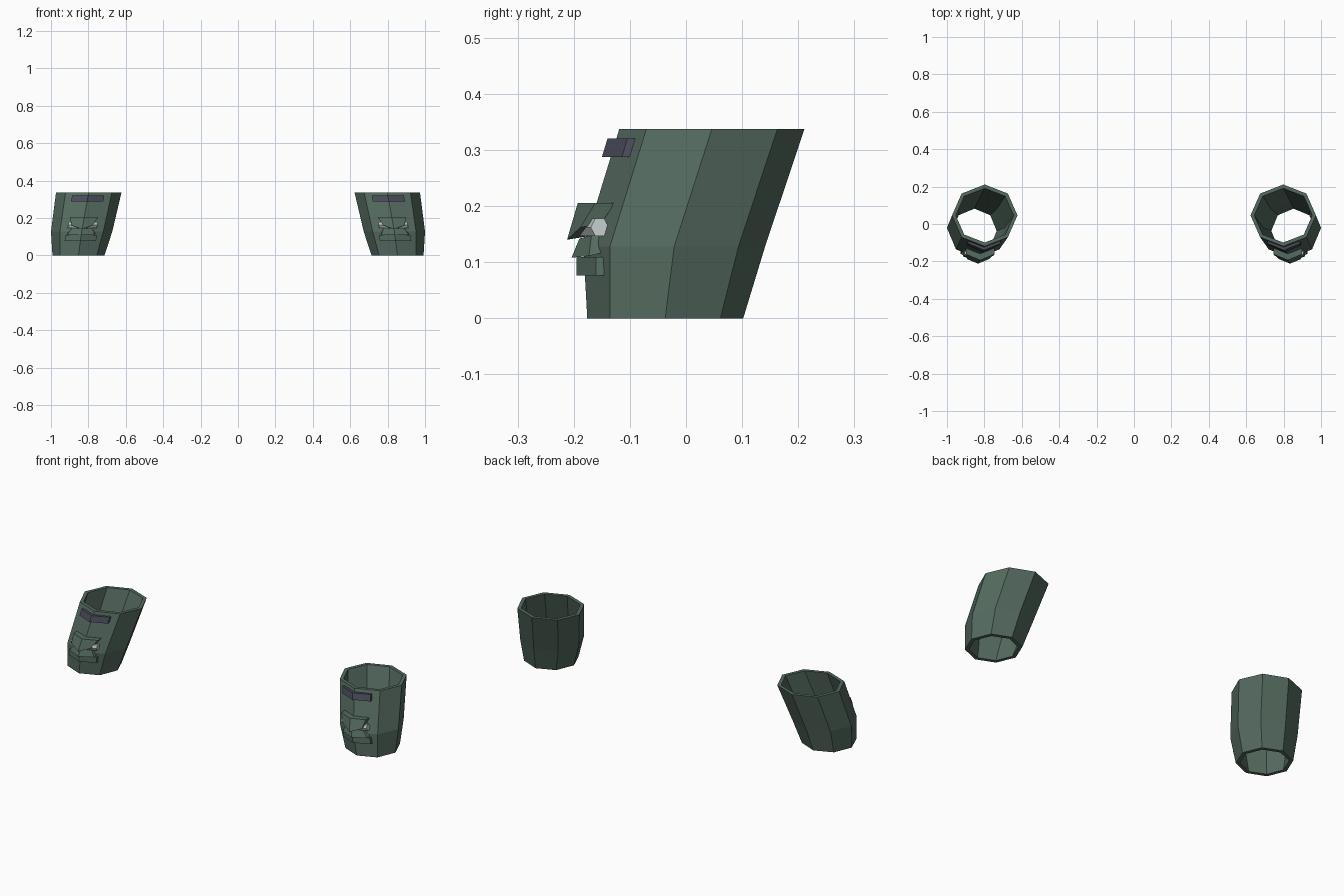
import bpy
from math import cos, sin, tau

if "Cube" in bpy.data.objects:
    bpy.data.objects.remove(bpy.data.objects["Cube"])


def material(name, rgb):
    m = bpy.data.materials.new(name)
    m.diffuse_color = (*rgb, 1)
    m.use_nodes = True
    m.node_tree.nodes["Principled BSDF"].inputs["Base Color"].default_value = m.diffuse_color
    return m


GREEN = material("green_cloth", (0.09, 0.145, 0.115))
DARK = material("dark_strap", (0.07, 0.07, 0.105))
STEEL = material("steel", (0.5, 0.55, 0.55))


def mirrored(name, verts, faces, mat):
    """Flat-faced mesh on +x, mirrored to -x."""
    me = bpy.data.meshes.new(name)
    me.from_pydata(verts, [], faces)
    me.materials.append(mat)
    ob = bpy.data.objects.new(name, me)
    bpy.context.collection.objects.link(ob)
    ob.modifiers.new("mirror", 'MIRROR').use_axis[0] = True
    return ob


# Cuff rings: centre x, centre y, z, radius x, radius y
RINGS = [(0.853, -0.037, 0.0, 0.139, 0.139),
         (0.836, -0.021, 0.128, 0.164, 0.162),
         (0.798, 0.046, 0.337, 0.175, 0.165)]
WALL = 0.02


def centre_x(z):
    """Cuff centre line at height z."""
    a, b = (RINGS[0], RINGS[1]) if z < RINGS[1][2] else (RINGS[1], RINGS[2])
    t = (z - a[2]) / (b[2] - a[2])
    return a[0] + (b[0] - a[0]) * t


# Octagonal open cuff with a wall: up the outside, down the inside
loops = [(r, 0) for r in RINGS] + [(r, WALL) for r in reversed(RINGS)]
verts, faces = [], []
for (x, y, z, rx, ry), w in loops:
    verts += [(x + (rx - w) * cos(tau * i / 8), y + (ry - w) * sin(tau * i / 8), z)
              for i in range(8)]
for k in range(6):
    n = (k + 1) % 6
    for i in range(8):
        j = (i + 1) % 8
        faces.append((k * 8 + i, k * 8 + j, n * 8 + j, n * 8 + i))
mirrored("cuff", verts, faces, GREEN)


def bent_plate(name, profile, mat):
    """Plate folded over the front ridge of the cuff.
    profile: closed loop of (y, z, half_width, end_lift) seen from the side."""
    n = len(profile)
    verts, faces = [], []
    for side in (-1, 0, 1):
        for y, z, half, lift in profile:
            verts.append((centre_x(z) + side * half,
                          y + abs(side) * half * 0.414,
                          z + abs(side) * lift))
    for c in range(2):
        for i in range(n):
            j = (i + 1) % n
            faces.append((c * n + i, c * n + j, c * n + n + j, c * n + n + i))
    faces += [tuple(reversed(range(n))), tuple(range(2 * n, 3 * n))]
    ob = mirrored(name, verts, faces, mat)
    return ob


# Straps across the front
bent_plate("upper_strap", [(-0.15, 0.287, 0.086, 0), (-0.128, 0.287, 0.086, 0),
                           (-0.119, 0.32, 0.086, 0), (-0.14, 0.32, 0.086, 0)], DARK)
bent_plate("lower_strap", [(-0.195, 0.076, 0.084, 0), (-0.176, 0.076, 0.084, 0),
                           (-0.176, 0.109, 0.084, 0), (-0.195, 0.109, 0.084, 0)], GREEN)

# Buckle: upper flap, lower flap and the pin between them
bent_plate("buckle_upper_flap", [(-0.212, 0.14, 0.058, 0.022), (-0.176, 0.146, 0.058, 0.022),
                                 (-0.158, 0.205, 0.075, 0), (-0.193, 0.205, 0.075, 0)], GREEN)
bent_plate("buckle_lower_flap", [(-0.204, 0.108, 0.075, 0.003), (-0.178, 0.114, 0.075, 0.003),
                                 (-0.178, 0.142, 0.052, 0.006), (-0.19, 0.142, 0.052, 0.006)], GREEN)
bent_plate("buckle_pin", [(-0.186 + 0.016 * cos(tau * i / 6), 0.162 + 0.018 * sin(tau * i / 6),
                           0.078, 0) for i in range(6)], STEEL)
